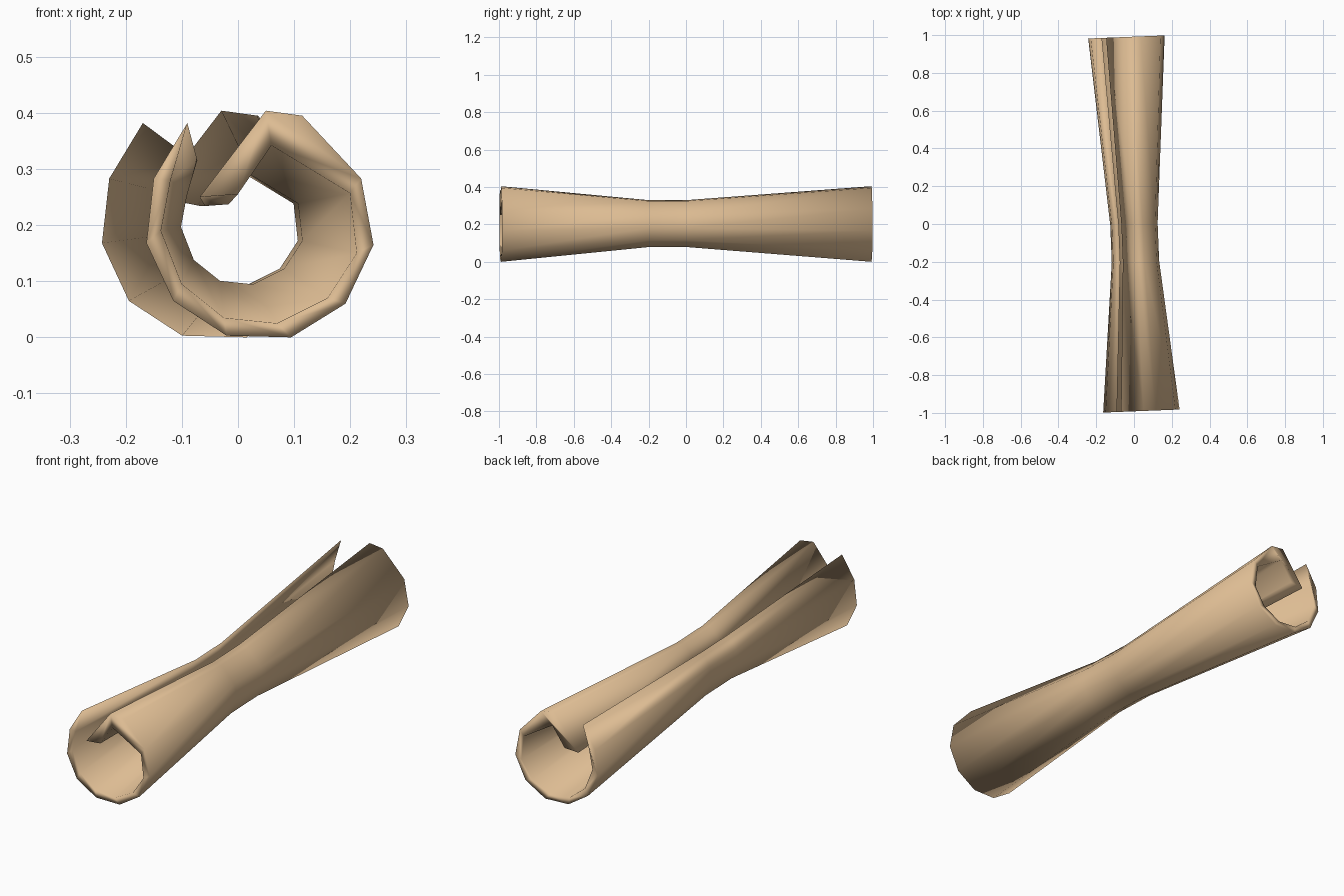
import bpy
import bmesh
from mathutils import Matrix

cube = bpy.data.objects.get("Cube")
if cube:
    bpy.data.objects.remove(cube, do_unlink=True)

# Plain tan material
tan = bpy.data.materials.new("tan")
tan.use_nodes = True
tan.diffuse_color = (0.72, 0.50, 0.29, 1)
tan.node_tree.nodes["Principled BSDF"].inputs["Base Color"].default_value = tan.diffuse_color

# Cross-section of the curled sheet: outer skin, then inner skin back to the pointed lip
outer = [(-.13, .382), (-.19, .283), (-.203, .168), (-.155, .065), (-.06, .003),
         (.055, 0), (.152, .06), (.202, .165), (.18, .283), (.075, .395),
         (.01, .404), (-.108, .25)]
inner = [(-.04, .255), (.02, .342), (.16, .257), (.172, .15), (.12, .07), (.03, .025),
         (-.065, .035), (-.14, .095), (-.177, .19), (-.16, .28)]
section = outer + inner

# Stations along the tube: position, scale, base height (narrow waist near the middle)
stations = [(-.991, 1, 0), (-.2, .62, .079), (0, .62, .079), (.991, 1, 0)]

bm = bmesh.new()
rings = [[bm.verts.new((x * s, y, base + z * s)) for x, z in section]
         for y, s, base in stations]
count = len(section)
for a, b in zip(rings, rings[1:]):
    for i in range(count):
        j = (i + 1) % count
        bm.faces.new((a[i], a[j], b[j], b[i]))

# Rims closing the wall thickness at both ends
bm.faces.new(rings[0])
bm.faces.new(list(reversed(rings[-1])))
bmesh.ops.recalc_face_normals(bm, faces=bm.faces)
bmesh.ops.rotate(bm, verts=bm.verts, matrix=Matrix.Rotation(0.04, 3, "Z"))
for face in bm.faces:
    face.smooth = True

mesh = bpy.data.meshes.new("curled_tube")
bm.to_mesh(mesh)
bm.free()
mesh.materials.append(tan)
tube = bpy.data.objects.new("curled_tube", mesh)
bpy.context.collection.objects.link(tube)
